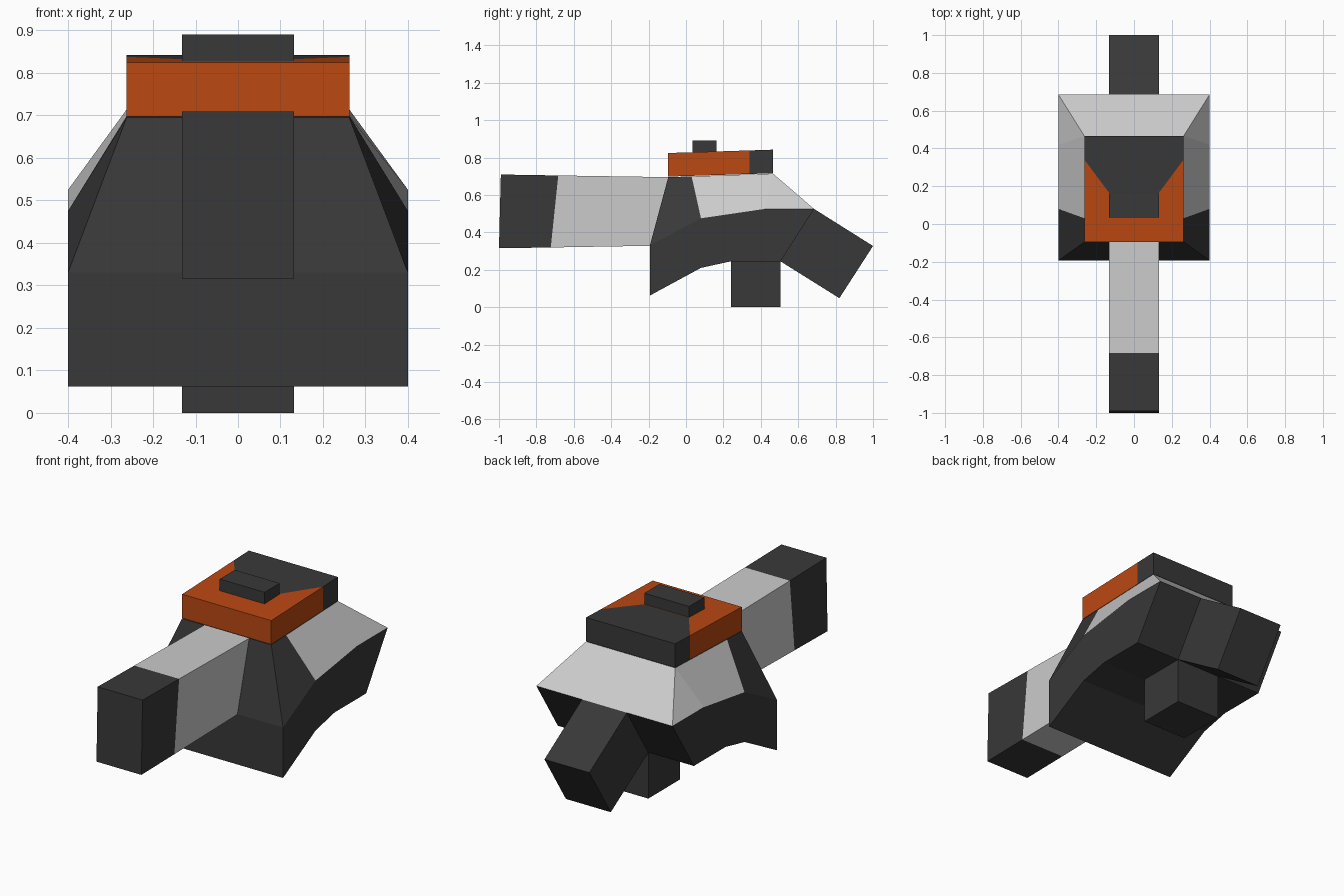
import bpy, bmesh

if "Cube" in bpy.data.objects:
    bpy.data.objects.remove(bpy.data.objects["Cube"])


def material(name, rgb):
    m = bpy.data.materials.new(name)
    m.diffuse_color = (*rgb, 1)
    m.use_nodes = True
    m.node_tree.nodes["Principled BSDF"].inputs["Base Color"].default_value = m.diffuse_color
    return m


DARK = material("dark", (0.04, 0.04, 0.04))
LIGHT = material("light", (0.52, 0.52, 0.52))
ORANGE = material("orange", (0.5, 0.065, 0.006))


def mesh_object(name, verts, faces, slots, mats):
    bm = bmesh.new()
    vs = [bm.verts.new(v) for v in verts]
    for f, slot in zip(faces, slots):
        bm.faces.new([vs[i] for i in f]).material_index = slot
    bmesh.ops.recalc_face_normals(bm, faces=bm.faces)
    me = bpy.data.meshes.new(name)
    bm.to_mesh(me)
    bm.free()
    for m in mats:
        me.materials.append(m)
    ob = bpy.data.objects.new(name, me)
    bpy.context.collection.objects.link(ob)
    return ob


def mirrored_shell(name, pts, loop, sides, mats, light_strips=()):
    """pts are (half width, y, z); the outline loop spans left to right,
    sides are (indices, slot) faces repeated on both flanks."""
    n = len(pts)
    verts = [(x, y, z) for x, y, z in pts] + [(-x, y, z) for x, y, z in pts]
    faces, slots = [], []
    for f, slot in sides:
        faces += [f, [i + n for i in reversed(f)]]
        slots += [slot, slot]
    for k, a in enumerate(loop):
        b = loop[(k + 1) % len(loop)]
        faces.append([a, a + n, b + n, b])
        slots.append(1 if a in light_strips else 0)
    return mesh_object(name, verts, faces, slots, mats)


def block(name, profile, mat, half=0.132):
    ids = list(range(len(profile)))
    return mirrored_shell(name, [(half, y, z) for y, z in profile], ids, [(ids, 0)], [mat])


# Main body: wide lower walls tapering to a narrower top
W, T = 0.4, 0.262
body = [(W, -.193, .062), (W, -.193, .33), (T, -.095, .695), (T, .03, .699),
        (T, .465, .714), (W, .685, .525), (W, .505, .245), (W, .24, .245),
        (W, .08, .21), (W, .08, .475), (W, .42, .525)]
mirrored_shell("body", body, list(range(9)),
               [([0, 1, 9, 8], 0), ([8, 9, 10, 7], 0), ([7, 10, 5, 6], 0),
                ([1, 2, 3, 9], 0), ([3, 4, 10, 9], 1), ([4, 5, 10], 1)],
               [DARK, LIGHT], light_strips=(4,))

# Two-tone top housing: orange front, dark rear with a tapered inset
plan = [(-T, -.095), (T, -.095), (T, .34), (.132, .165),
        (-.132, .165), (-T, .34), (T, .465), (-T, .465)]
verts = [(x, y, .698 + .032 * (y + .095)) for x, y in plan]
verts += [(x, y, z + .126) for x, y, z in verts]
front, rear = [0, 1, 2, 3, 4, 5], [5, 4, 3, 2, 6, 7]
faces = [front, rear, [i + 8 for i in front], [i + 8 for i in rear]]
slots = [0, 1, 0, 1]
for a, b, s in ((0, 1, 0), (1, 2, 0), (2, 6, 1), (6, 7, 1), (7, 5, 1), (5, 0, 0)):
    faces.append([a, b, b + 8, a + 8])
    slots.append(s)
mesh_object("top_housing", verts, faces, slots, [ORANGE, DARK])

# Sight, barrel, muzzle, rear stock and magazine
block("sight", [(.035, .825), (.035, .89), (.162, .89), (.162, .825)], DARK)
block("barrel", [(-.723, .319), (-.683, .704), (-.095, .695), (-.193, .328)], LIGHT)
block("muzzle", [(-1, .315), (-.99, .709), (-.683, .704), (-.723, .319)], DARK)
block("rear_stock", [(.685, .525), (1, .327), (.82, .048), (.505, .245)], DARK)
block("magazine", [(.24, 0), (.24, .246), (.505, .246), (.505, 0)], DARK)
